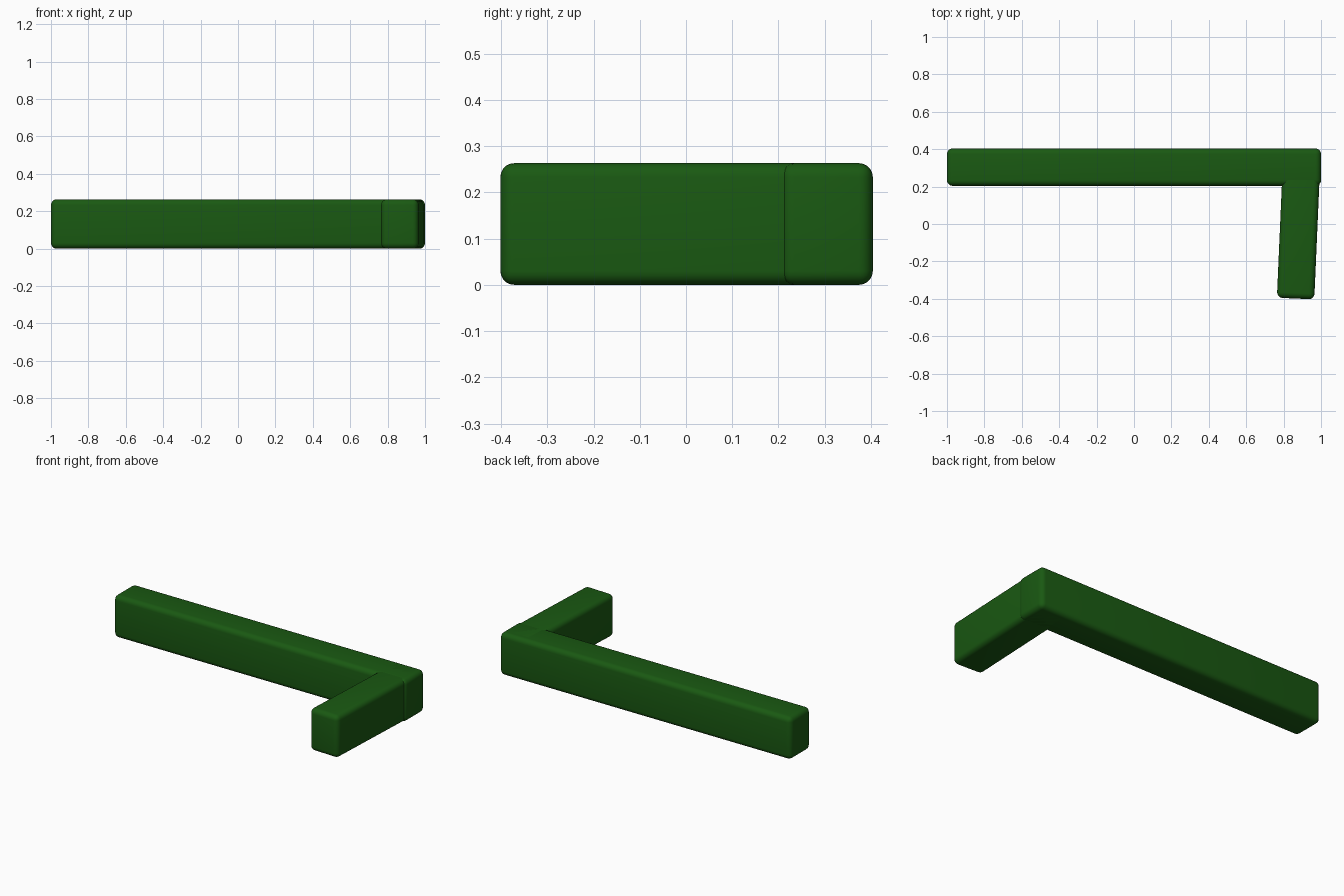
import bpy
from math import radians, sin, cos

if "Cube" in bpy.data.objects:
    bpy.data.objects.remove(bpy.data.objects["Cube"])

W, H, R = 0.2, 0.263, 0.03   # beam width, height, edge rounding

green = bpy.data.materials.new("dark_green")
green.diffuse_color = (0.01, 0.1, 0.006, 1)
green.use_nodes = True
green.node_tree.nodes["Principled BSDF"].inputs["Base Color"].default_value = green.diffuse_color


def beam(name, size, loc, turn=0.0):
    """Rounded rectangular beam, turned about z."""
    bpy.ops.mesh.primitive_cube_add(size=1, location=loc)
    ob = bpy.context.object
    ob.name = name
    ob.scale = size
    bpy.ops.object.transform_apply(location=False, rotation=False, scale=True)
    ob.rotation_euler.z = turn
    bev = ob.modifiers.new("rounded_edges", 'BEVEL')
    bev.width = R
    bev.segments = 5
    bpy.ops.object.modifier_apply(modifier=bev.name)
    ob.data.materials.append(green)
    bpy.ops.object.shade_smooth_by_angle(angle=radians(35))
    return ob


# Long back section
beam("long_section", (2.0, W, H), (0, 0.304, H / 2))

# Short return, slightly turned, its far end buried in the long section
length, a = 0.79, radians(2.5)
end_x, end_y = 0.864, -0.3985
beam("short_return", (W, length, H),
     (end_x + sin(a) * length / 2, end_y + cos(a) * length / 2, H / 2), -a)
